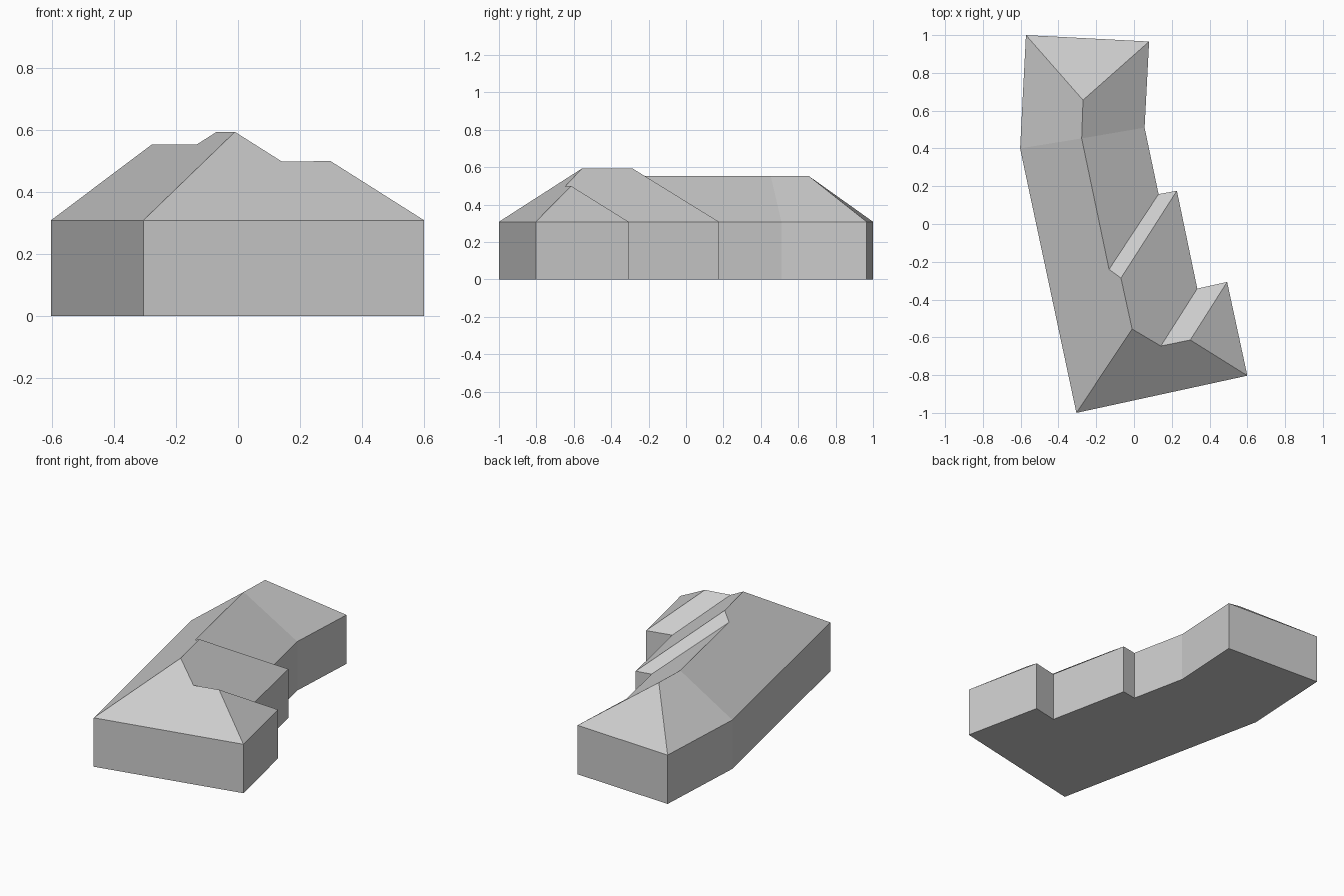
import bpy

cube = bpy.data.objects.get("Cube")
if cube:
    bpy.data.objects.remove(cube, do_unlink=True)

EAVES, MAIN, HIGH, LOW = 0.308, 0.553, 0.593, 0.499

# Single plain grey
grey = bpy.data.materials.new("plain grey")
grey.use_nodes = True
colour = (0.6, 0.6, 0.6, 1)
grey.diffuse_color = colour
grey.node_tree.nodes["Principled BSDF"].inputs["Base Color"].default_value = colour


def make_part(name, verts, faces):
    mesh = bpy.data.meshes.new(name)
    mesh.from_pydata(verts, [], faces)
    mesh.materials.append(grey)
    mesh.update()
    obj = bpy.data.objects.new(name, mesh)
    bpy.context.collection.objects.link(obj)
    return obj


# Stepped footprint, counter-clockwise from the front corner
footprint = {
    "A": (-0.305, -1.0), "B": (0.6, -0.803), "C": (0.493, -0.307),
    "D": (0.335, -0.342), "E": (0.227, 0.176), "F": (0.13, 0.158),
    "G": (0.056, 0.51), "H": (0.08, 0.966), "I": (-0.572, 1.0),
    "J": (-0.603, 0.4),
}

# Ridge and valley points, from back to front
ridge = {
    "p": (-0.27, 0.656, MAIN), "q": (-0.277, 0.453, MAIN),
    "r": (-0.132, -0.24, MAIN), "s": (-0.069, -0.286, HIGH),
    "t": (-0.01, -0.556, HIGH), "u": (0.142, -0.646, LOW - 0.002),
    "v": (0.298, -0.614, LOW),
}

# Walls and floor
n = len(footprint)
wall_verts = [(x, y, z) for z in (0, EAVES) for x, y in footprint.values()]
wall_faces = [(i, (i + 1) % n, (i + 1) % n + n, i + n) for i in range(n)]
wall_faces.append(tuple(reversed(range(n))))
make_part("walls", wall_verts, wall_faces)

# Hipped roof: front hip, stepped right slopes, back hip, left slopes
points = {k: (x, y, EAVES) for k, (x, y) in footprint.items()}
points.update(ridge)
index = {k: i for i, k in enumerate(points)}
slopes = ["ABvut", "BCv", "CDuv", "DEstu", "EFrs", "FGqr",
          "GHpq", "HIp", "IJqp", "JAtsrq"]
make_part("roof", list(points.values()),
          [[index[k] for k in slope] for slope in slopes])
